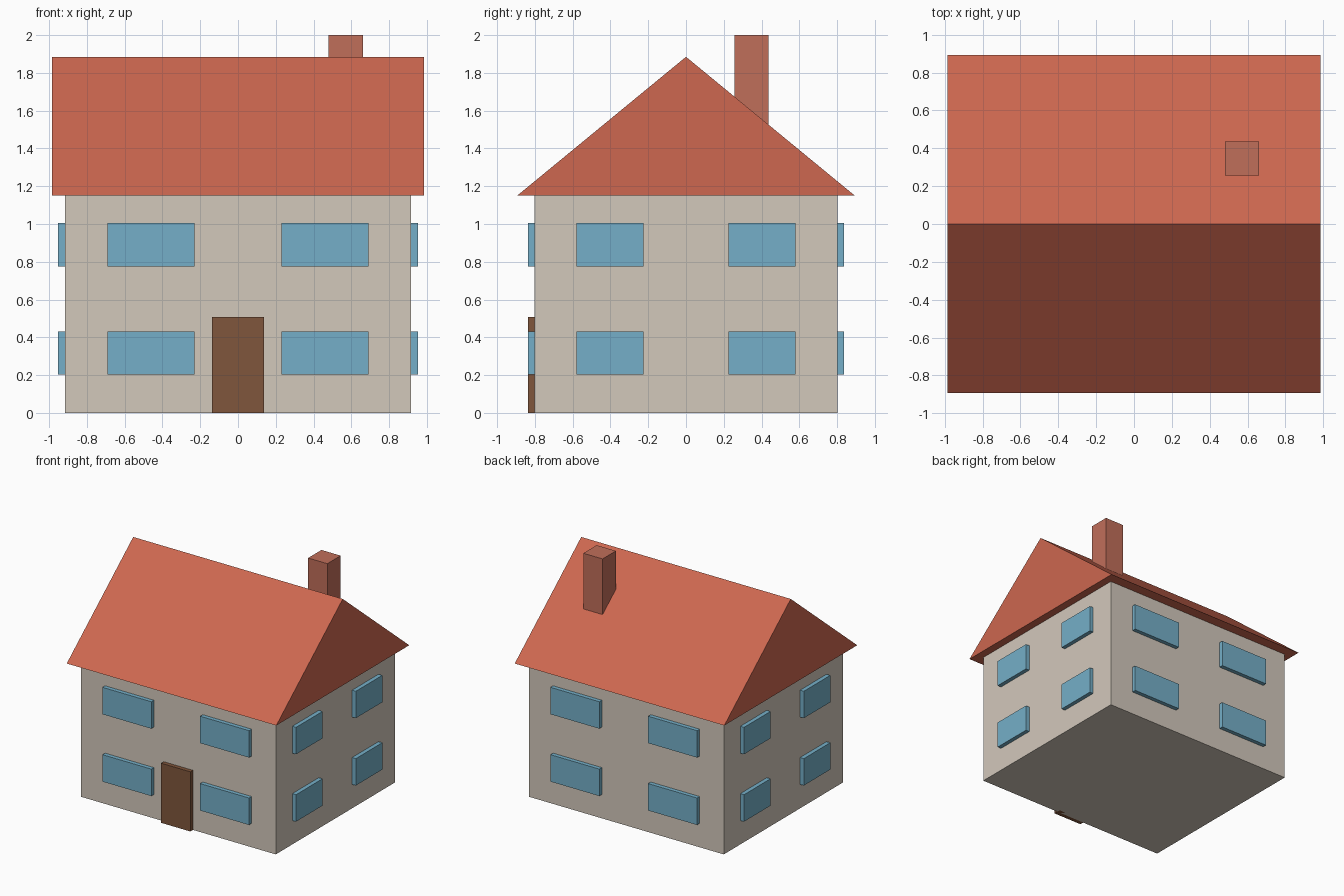
import bpy, bmesh

if "Cube" in bpy.data.objects:
    bpy.data.objects.remove(bpy.data.objects["Cube"])


def material(name, rgb):
    m = bpy.data.materials.new(name)
    m.diffuse_color = (*rgb, 1)
    m.use_nodes = True
    m.node_tree.nodes["Principled BSDF"].inputs["Base Color"].default_value = m.diffuse_color
    return m


WALL = material("wall_cream", (0.65, 0.58, 0.50))
ROOF = material("roof_red", (0.61, 0.136, 0.08))
BRICK = material("chimney_brick", (0.53, 0.156, 0.102))
GLASS = material("window_blue", (0.178, 0.43, 0.578))
WOOD = material("door_brown", (0.216, 0.093, 0.045))


def box(name, x, y, z, mat):
    """Box from (min, max) ranges on each axis."""
    ranges = (x, y, z)
    bpy.ops.mesh.primitive_cube_add(size=1, location=[(a + b) / 2 for a, b in ranges])
    ob = bpy.context.object
    ob.name = name
    ob.scale = [b - a for a, b in ranges]
    bpy.ops.object.transform_apply(location=False, rotation=False, scale=True)
    ob.data.materials.append(mat)
    return ob


def span(sign, a, b):
    return tuple(sorted((sign * a, sign * b)))


HX, HY, EAVES, RIDGE = 0.917, 0.802, 1.15, 1.885
OUT, INSET = 0.035, 0.03

# House body
box("walls", (-HX, HX), (-HY, HY), (0, EAVES), WALL)

# Gable roof: triangle profile extruded along x
RX, RY = 0.986, 0.894
bm = bmesh.new()
tri = bm.faces.new([bm.verts.new((-RX, y, z))
                    for y, z in ((-RY, EAVES), (RY, EAVES), (0, RIDGE))])
ext = bmesh.ops.extrude_face_region(bm, geom=[tri])["geom"]
bmesh.ops.translate(bm, vec=(2 * RX, 0, 0),
                    verts=[g for g in ext if isinstance(g, bmesh.types.BMVert)])
bmesh.ops.recalc_face_normals(bm, faces=bm.faces)
mesh = bpy.data.meshes.new("roof")
bm.to_mesh(mesh)
bm.free()
mesh.materials.append(ROOF)
bpy.context.collection.objects.link(bpy.data.objects.new("roof", mesh))

# Chimney on the back slope
box("chimney", (0.48, 0.661), (0.257, 0.436), (1.40, 2.0), BRICK)

# Front door
box("door", (-0.137, 0.137), (-HY - OUT, -HY + INSET), (0, 0.507), WOOD)

# Windows: two floors, two per wall on all four walls
for floor, z in (("lower", (0.203, 0.432)), ("upper", (0.776, 1.005))):
    for wall, side in ((("front", "left"), -1), (("back", "right"), 1)):
        for i, s in enumerate((-1, 1), 1):
            box(f"{wall[0]}_{floor}_window_{i}", span(s, 0.23, 0.69),
                span(side, HY - INSET, HY + OUT), z, GLASS)
            box(f"{wall[1]}_{floor}_window_{i}", span(side, HX - INSET, HX + OUT),
                span(s, 0.224, 0.58), z, GLASS)
